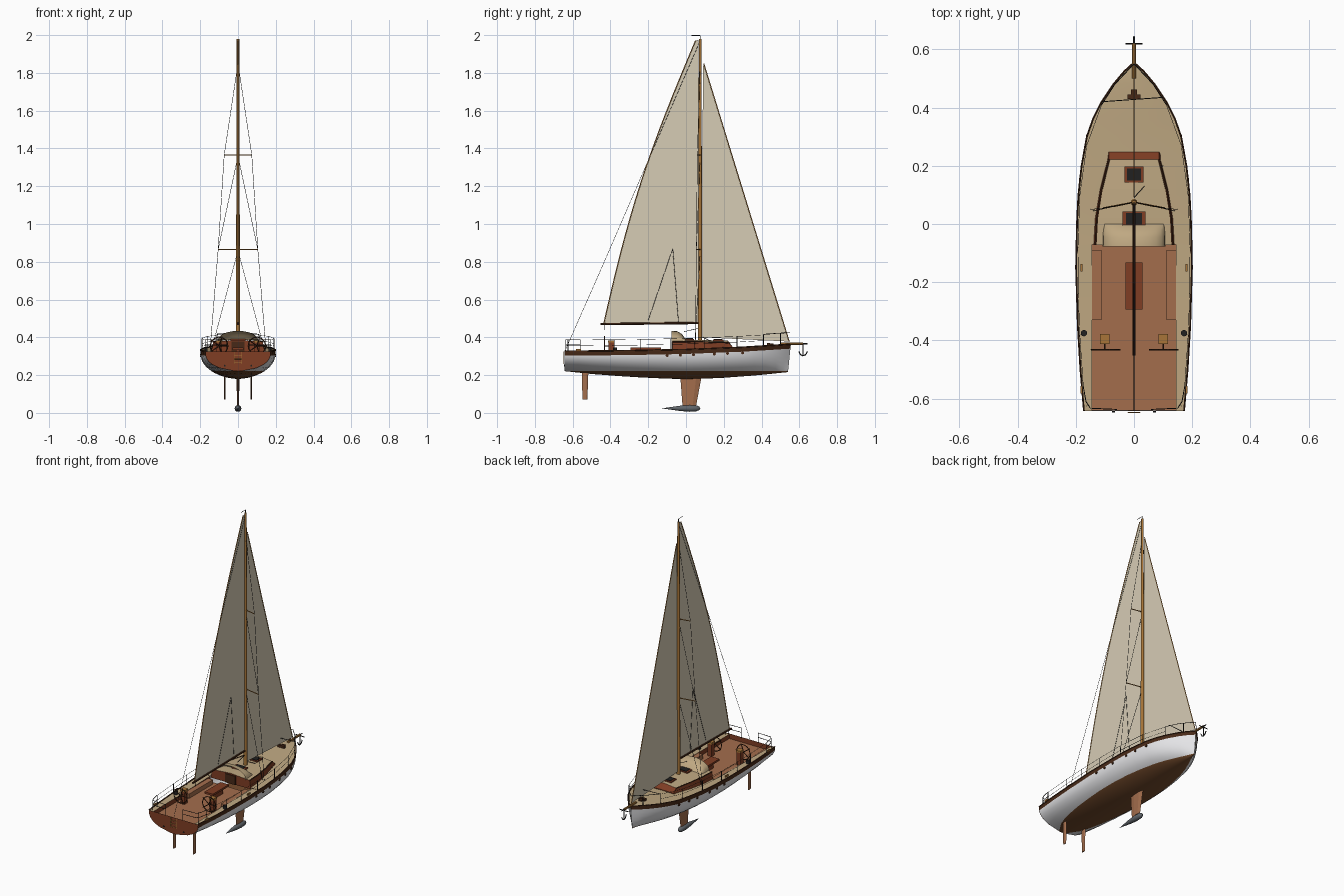
import bpy, bmesh, math
from mathutils import Vector, Matrix

if "Cube" in bpy.data.objects:
    bpy.data.objects.remove(bpy.data.objects["Cube"])


def material(name, r, g, b):
    m = bpy.data.materials.new(name)
    m.diffuse_color = [((c + 0.055) / 1.055) ** 2.4 for c in (r, g, b)] + [1]
    m.use_nodes = True
    m.node_tree.nodes["Principled BSDF"].inputs["Base Color"].default_value = m.diffuse_color
    return m


WHITE = material("white paint", .93, .93, .94)
BOTTOM = material("bottom brown", .45, .29, .17)
RED = material("red mahogany", .50, .24, .14)
TRIM = material("dark trim", .28, .16, .09)
DECK = material("deck beige", .75, .66, .51)
SAIL = material("sail cream", .84, .80, .71)
SPAR = material("spar wood", .66, .46, .22)
TEAK = material("teak", .64, .43, .30)
METAL = material("dark metal", .13, .13, .13)
GREY = material("lead grey", .38, .40, .42)


def finish(name, bm, mats, smooth=False):
    me = bpy.data.meshes.new(name)
    bm.normal_update()
    bm.to_mesh(me)
    bm.free()
    for m in mats:
        me.materials.append(m)
    ob = bpy.data.objects.new(name, me)
    bpy.context.collection.objects.link(ob)
    if smooth:
        bpy.ops.object.select_all(action='DESELECT')
        ob.select_set(True)
        bpy.context.view_layer.objects.active = ob
        bpy.ops.object.shade_smooth_by_angle(angle=math.radians(35))
    return ob


def loft(name, rings, mats, rule=None, closed=False, caps=False, smooth=False, fix=True):
    bm = bmesh.new()
    vs = [[bm.verts.new(p) for p in r] for r in rings]
    n = len(vs[0])
    for i in range(len(vs) - 1):
        for j in range(n if closed else n - 1):
            k = (j + 1) % n
            f = bm.faces.new((vs[i][j], vs[i][k], vs[i + 1][k], vs[i + 1][j]))
            if rule:
                f.material_index = rule(i, j)
    if caps:
        bm.faces.new(vs[0])
        bm.faces.new(vs[-1])
    bmesh.ops.remove_doubles(bm, verts=bm.verts, dist=1e-5)
    if fix:
        bmesh.ops.recalc_face_normals(bm, faces=bm.faces)
    return finish(name, bm, mats, smooth)


def rods(name, paths, r, mat, sides=6, r2=None):
    bm = bmesh.new()
    for path in paths:
        for a, b in zip(path, path[1:]):
            a, b = Vector(a), Vector(b)
            d = b - a
            mx = Matrix.Translation((a + b) / 2) @ d.to_track_quat('Z', 'Y').to_matrix().to_4x4()
            bmesh.ops.create_cone(bm, cap_ends=True, segments=sides, radius1=r,
                                  radius2=r if r2 is None else r2, depth=d.length, matrix=mx)
    return finish(name, bm, [mat], True)


def boxes(name, items, mat):
    bm = bmesh.new()
    for c, s in items:
        bmesh.ops.create_cube(bm, size=1, matrix=Matrix.Translation(c) @ Matrix.Diagonal((*s, 1)))
    return finish(name, bm, [mat])


def both(path):
    return [path, [(-x, y, z) for x, y, z in path]]


def interp(table, y):
    for (a, u), (b, v) in zip(table, table[1:]):
        if y <= b:
            return u + (v - u) * max(0, y - a) / (b - a)
    return table[-1][1]


# Hull lines: half breadth, sheer height and keel line along y
BEAM = [(-.643, .173), (-.5, .185), (-.35, .194), (-.15, .2), (0, .197), (.1, .192), (.2, .181),
        (.3, .163), (.36, .142), (.42, .112), (.48, .072), (.525, .034), (.555, .001)]
KEEL = [(-.643, .221), (-.5, .206), (-.3, .191), (-.1, .181), (.05, .179), (.2, .186), (.35, .197), (.555, .216)]
SHEER = [(-.643, .325), (-.3, .328), (0, .334), (.3, .346), (.555, .362)]
WL = .222
YS = [-.643, -.57, -.5, -.42, -.35, -.25, -.15, -.07, 0, .1, .2, .3, .36, .42, .48, .525, .555]
half = lambda y: interp(BEAM, y)
sheer = lambda y: interp(SHEER, y)


def section(y):
    top, low, w = sheer(y), interp(KEEL, y), half(y)
    zs = [top, top - .022] + [top - .022 + (WL - top + .022) * i / 5 for i in range(1, 6)]
    zs += [WL + (low - WL) * math.sin(i * math.pi / 12) for i in range(1, 7)]
    right = []
    for z in zs:
        t = min(1, (top - z) / (top - low))
        right.append((w * (1 - t ** 2.6) ** .58, y - .015 * t * max(0, (y - .4) / .155), z))
    return right + [(-x, yy, z) for x, yy, z in right[-2::-1]]


def hull_band(i, j):
    k = min(j, 23 - j)
    return 2 if k == 0 else (0 if k < 6 else 1)


loft("hull", [section(y) for y in YS], [WHITE, BOTTOM, TRIM], hull_band, smooth=True)
bm = bmesh.new()
bm.faces.new([bm.verts.new((x, y - .001, z)) for x, y, z in section(-.643)])
finish("transom", bm, [RED])

# Deck with a sunken cockpit
C, FLOOR = .145, .295
loft("fore_deck", [[(s * half(y), y, sheer(y) - .003 + (.006 if s == 0 else 0)) for s in (-1, 0, 1)]
                   for y in YS if y >= -.07], [DECK], smooth=True)
for s, side in ((-1, "left"), (1, "right")):
    loft(side + "_side_deck", [[(s * half(y), y, sheer(y) - .003), (s * C, y, sheer(y) - .003),
                                (s * C, y, FLOOR)] for y in YS if y <= -.07], [DECK, RED], lambda i, j: j)
boxes("cockpit_floor", [((0, -.356, FLOOR - .003), (2 * C, .57, .006))], TEAK)
boxes("cockpit_seats", [((s * .129, -.21, .308), (.034, .24, .03)) for s in (-1, 1)], TEAK)
boxes("cockpit_table", [((0, -.213, .34), (.058, .16, .012)), ((0, -.213, .315), (.02, .1, .045))], RED)

# Toe rails
rods("toe_rail", both([(half(y) - .001, y, sheer(y) + .002) for y in YS]), .0035, TRIM)

# Cabin: lofted coach house with beige roof
rings = []
for y, w, z in ((-.072, .14, .376), (.02, .135, .376), (.12, .119, .375), (.222, .094, .372), (.247, .094, .35)):
    rings.append([(-w, y, .322), (-w + .008, y, z), (0, y, z + (.01 if y < .24 else 0)),
                  (w - .008, y, z), (w, y, .322)])
loft("cabin", rings, [RED, DECK], lambda i, j: 1 if j in (1, 2) and i < 3 else 0, caps=True)
rods("cabin_top_trim", both([(r[3][0], r[3][1], r[3][2]) for r in rings[:4]]), .004, TRIM)
boxes("companionway_door", [((0, -.075, .35), (.07, .006, .055))], TRIM)
boxes("hatch_frames", [((0, .17, .384), (.066, .056, .008)), ((0, .018, .387), (.08, .05, .008))], RED)
boxes("hatch_glass", [((0, .17, .389), (.048, .042, .004)), ((0, .018, .392), (.055, .04, .004))], METAL)

# Spray hood
rings = []
for y, w, h in ((-.078, .108, .06), (-.045, .108, .058), (-.02, .106, .042), (0, .104, .012)):
    rings.append([(-w * math.cos(a), y, .374 + h * math.sin(a) ** .8)
                  for a in [math.pi * i / 12 for i in range(13)]])
loft("spray_hood", rings, [DECK], smooth=True)

# Keel fin, ballast bulb and twin rudders


def foil(name, x, levels, mat):
    rings = []
    for z, y0, y1, t in levels:
        rings.append([(x + t * s * k, y0 + (y1 - y0) * u, z) for u, k, s in
                      ((0, 0, 1), (.35, .8, 1), (.75, 1, 1), (1, 0, 1), (.75, 1, -1), (.35, .8, -1))])
    loft(name, rings, [mat], closed=True, caps=True)


foil("keel_fin", 0, [(.03, -.018, .052, .005), (.19, -.03, .082, .008)], TEAK)
for s, side in ((-1, "left"), (1, "right")):
    foil(side + "_rudder", s * .07, [(.072, -.548, -.522, .003), (.215, -.552, -.517, .004)], TEAK)
prof = [(-.13, 0), (-.08, .007), (-.03, .014), (.02, .018), (.055, .016), (.07, .009), (.076, 0)]
loft("ballast_bulb", [[(r * math.cos(a), y, .024 + r * math.sin(a)) for a in
                       [math.tau * i / 12 for i in range(12)]] for y, r in prof], [GREY], closed=True, smooth=True)

# Mast, boom, spreaders and bowsprit
MY = .075
rods("mast", [[(0, MY, .34), (0, MY, 1.98)]], .011, SPAR, 12, .007)
rods("boom", [[(0, MY, .476), (0, -.452, .47)]], .006, TRIM, 8)
rods("spreaders", both([(0, MY, .865), (.105, .055, .865)]) + both([(0, MY, 1.365), (.073, .06, 1.365)]), .003, SPAR)
rods("bowsprit", [[(0, .5, .366), (0, .62, .366)]], .007, SPAR, 8)
rods("masthead_vane", [[(0, .03, 1.998), (0, .075, 1.998)], [(0, MY, 1.975), (0, MY, 1.998)]], .0015, METAL)

# Sails
N = 16
main = []
for i in range(N + 1):
    t = i / N
    leech = (0, -.435 + .485 * t - .045 * math.sin(math.pi * t), .475 + 1.495 * t)
    main.append([leech, (0, MY - .008, .475 + 1.5 * t)])
loft("main_sail", main, [SAIL], fix=False)
loft("head_sail", [[(0, MY + .012, .4), (0, .546, .378)], [(0, MY + .014, 1.84), (0, .096, 1.84)]], [SAIL], fix=False)
rods("sail_edges", [[r[0] for r in main], [(0, .547, .376), (0, .094, 1.85)]], .0025, SPAR)

# Standing and running rigging
rods("shrouds", both([(0, MY, 1.85), (.073, .06, 1.365), (.105, .055, .865), (.148, .05, .335)])
     + both([(0, MY, 1.36), (.105, .055, .865)]) + both([(0, MY, .86), (.14, .045, .335)]), .0012, METAL)
rods("backstay", [[(0, MY, 1.97), (0, -.45, .76), (0, -.64, .33)]], .001, METAL)
rods("lazy_jacks", [[(0, -.2, .49), (0, -.07, .87), (0, -.04, .48)]], .0012, METAL)
rods("sheets", [[(0, .09, .4), (.1, .2, .345)], [(0, -.43, .465), (0, -.43, .44)],
                [(0, MY, .45), (0, -.01, .43)]], .0015, METAL)

# Guard rails: stern pushpit, stanchions, lifelines and bow pulpit
inset = lambda y, h: (max(half(y) - .006, 0), y, sheer(y) + h)
posts = [-.56, -.38, -.24, -.08, .1, .27, .41]
rail = []
for y in posts:
    rail += both([inset(y, -.002), inset(y, .062)])
for h in (.034, .062):
    rail += both([(.06, -.637, .325 + h), (.15, -.633, .325 + h), (.165, -.61, .325 + h), inset(-.56, h)])
rail += both([(.06, -.637, .323), (.06, -.637, .387)]) + both([(.162, -.625, .323), (.162, -.625, .387)])
rail += both([inset(.41, .062), inset(.48, .064), (0, .55, .425)]) + both([inset(.5, -.002), inset(.5, .064)])
rail += [[(-.112, .42, .418), (.1, .435, .418)]]
rods("rails", rail, .0018, METAL)
rods("lifelines", both([inset(y, .03) for y in posts]) + both([inset(y, .06) for y in posts]), .0009, METAL)

# Steering wheels on pedestals
R, spokes = .046, []
for s in (-1, 1):
    c = Vector((s * .1, -.432, .355))
    rim = [c + Vector((R * math.cos(a), 0, R * math.sin(a))) for a in [math.tau * i / 20 for i in range(21)]]
    spokes.append(rim)
    spokes += [[c, c + (p - c) * 1.15] for p in rim[:20:4]]
    spokes.append([c, c + Vector((0, .04, 0))])
rods("steering_wheels", spokes, .0028, TRIM)
boxes("wheel_pedestals", [((s * .1, -.395, .333), (.028, .03, .08)) for s in (-1, 1)], RED)
boxes("instrument_tops", [((s * .1, -.395, .378), (.032, .034, .012)) for s in (-1, 1)], SPAR)

# Deck fittings
rods("winches", [[(s * .172, -.375, .322), (s * .172, -.375, .345)] for s in (-1, 1)], .011, METAL, 12)
boxes("cleats", [((s * .18, y, .334), (.006, .026, .01)) for s in (-1, 1) for y in (-.57, -.15)], SPAR)
boxes("windlass", [((0, .437, .362), (.045, .016, .018)), ((0, .452, .36), (.02, .02, .014))], TRIM)
rods("portholes", [p for y in (-.1, -.03, .04, .15, .22, .3)
                   for p in both([(half(y) - .01, y, sheer(y) - .028), (half(y) + .002, y, sheer(y) - .028)])],
     .008, TRIM, 10)
rods("transom_fittings", [[(x, -.643, z), (x, -.647, z)] for x in (-.07, .07) for z in (.25,)], .005, METAL, 8)
rods("boarding_ladder", [[(x, -.647, .26), (x, -.647, .325)] for x in (-.02, .02)]
     + [[(-.02, -.647, z), (.02, -.647, z)] for z in (.265, .285, .305)], .002, SPAR)

# Anchor hanging from the bowsprit
rods("anchor", [[(0, .62, .37), (0, .62, .305)], [(-.03, .62, .36), (.03, .62, .36)],
                [(0, .597, .325), (0, .607, .308), (0, .62, .302), (0, .633, .308), (0, .643, .325)],
                [(0, .6, .366), (0, .643, .366)]], .003, METAL)
